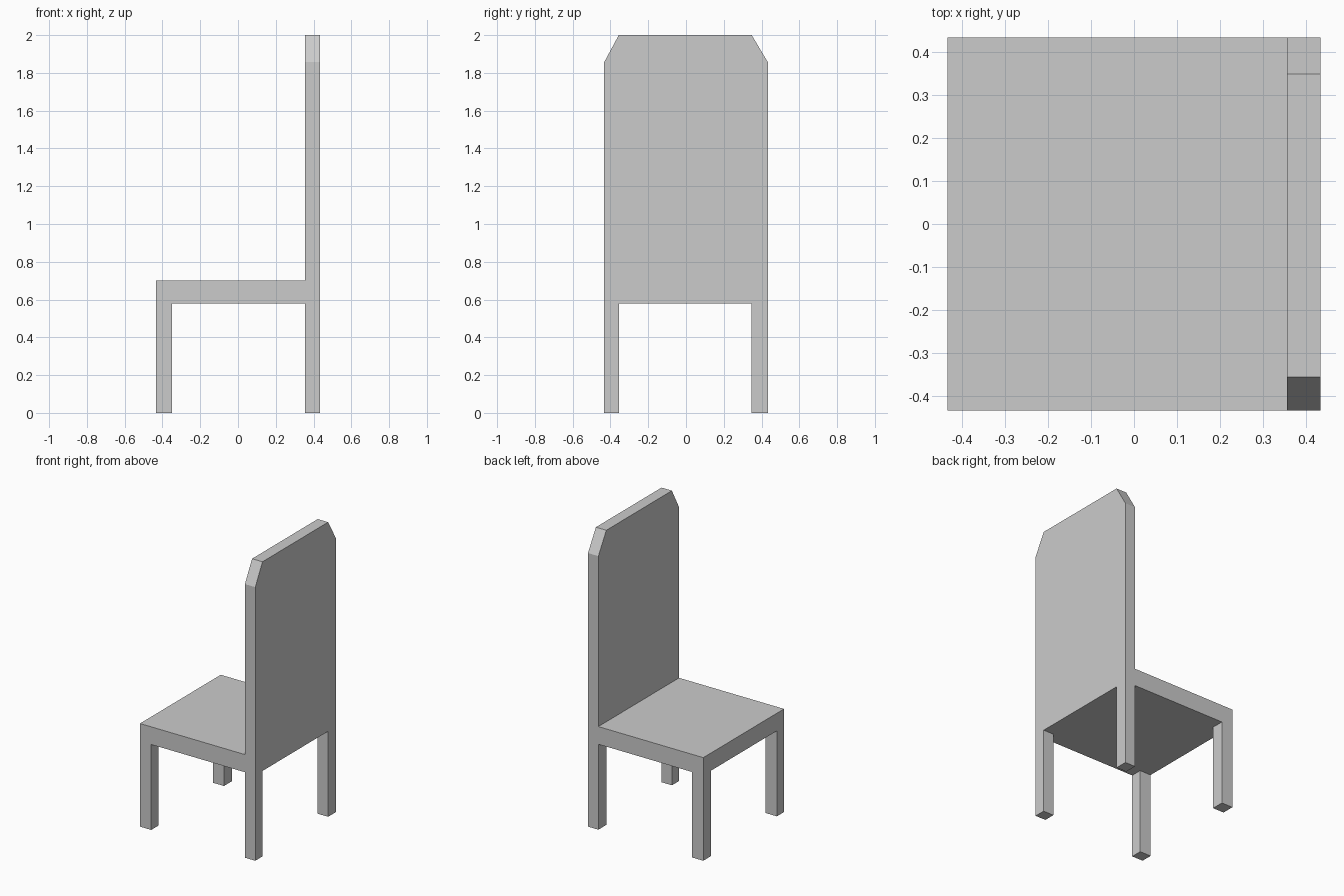
import bpy, bmesh

if "Cube" in bpy.data.objects:
    bpy.data.objects.remove(bpy.data.objects["Cube"])

HALF = 0.433
XS = (-HALF, -0.349, 0.355, HALF)      # front leg | span | back post
YS = (-HALF, -0.356, 0.348, HALF)
SEAT_LOW, SEAT_TOP = 0.58, 0.70
SHOULDER, TOP = 1.857, 2.0


def extrude(bm, faces, dz):
    """Extrude a face region vertically and return the moved vertices."""
    res = bmesh.ops.extrude_face_region(bm, geom=faces)
    verts = [g for g in res["geom"] if isinstance(g, bmesh.types.BMVert)]
    bmesh.ops.translate(bm, verts=verts, vec=(0, 0, dz))
    return verts


def faces_at(bm, z, test):
    """Horizontal faces at height z whose centre passes the test."""
    out = []
    for f in bm.faces:
        c = f.calc_center_median()
        if all(abs(v.co.z - z) < 1e-4 for v in f.verts) and test(c):
            out.append(f)
    return out


def is_corner(c):
    return abs(c.x) > 0.36 and abs(c.y) > 0.36


bm = bmesh.new()

# Seat: a 3x3 plan grid thickened into a slab
grid = [[bm.verts.new((x, y, SEAT_LOW)) for y in YS] for x in XS]
plan = [bm.faces.new((grid[i][j], grid[i + 1][j], grid[i + 1][j + 1], grid[i][j + 1]))
        for i in range(3) for j in range(3)]
extrude(bm, plan, SEAT_TOP - SEAT_LOW)

# Legs: the four corner cells pulled down to the floor
extrude(bm, faces_at(bm, SEAT_LOW, is_corner), -SEAT_LOW)

# Backrest: the rear strip pulled up, outer corners lowered into chamfers
top = extrude(bm, faces_at(bm, SEAT_TOP, lambda c: c.x > 0.36), TOP - SEAT_TOP)
for v in top:
    if abs(v.co.y) > HALF - 0.01:
        v.co.z = SHOULDER

# Clean flat surfaces
bmesh.ops.recalc_face_normals(bm, faces=bm.faces)
bmesh.ops.dissolve_limit(bm, angle_limit=0.01, verts=bm.verts, edges=bm.edges)

mesh = bpy.data.meshes.new("chair")
bm.to_mesh(mesh)
bm.free()
bpy.context.collection.objects.link(bpy.data.objects.new("chair", mesh))
